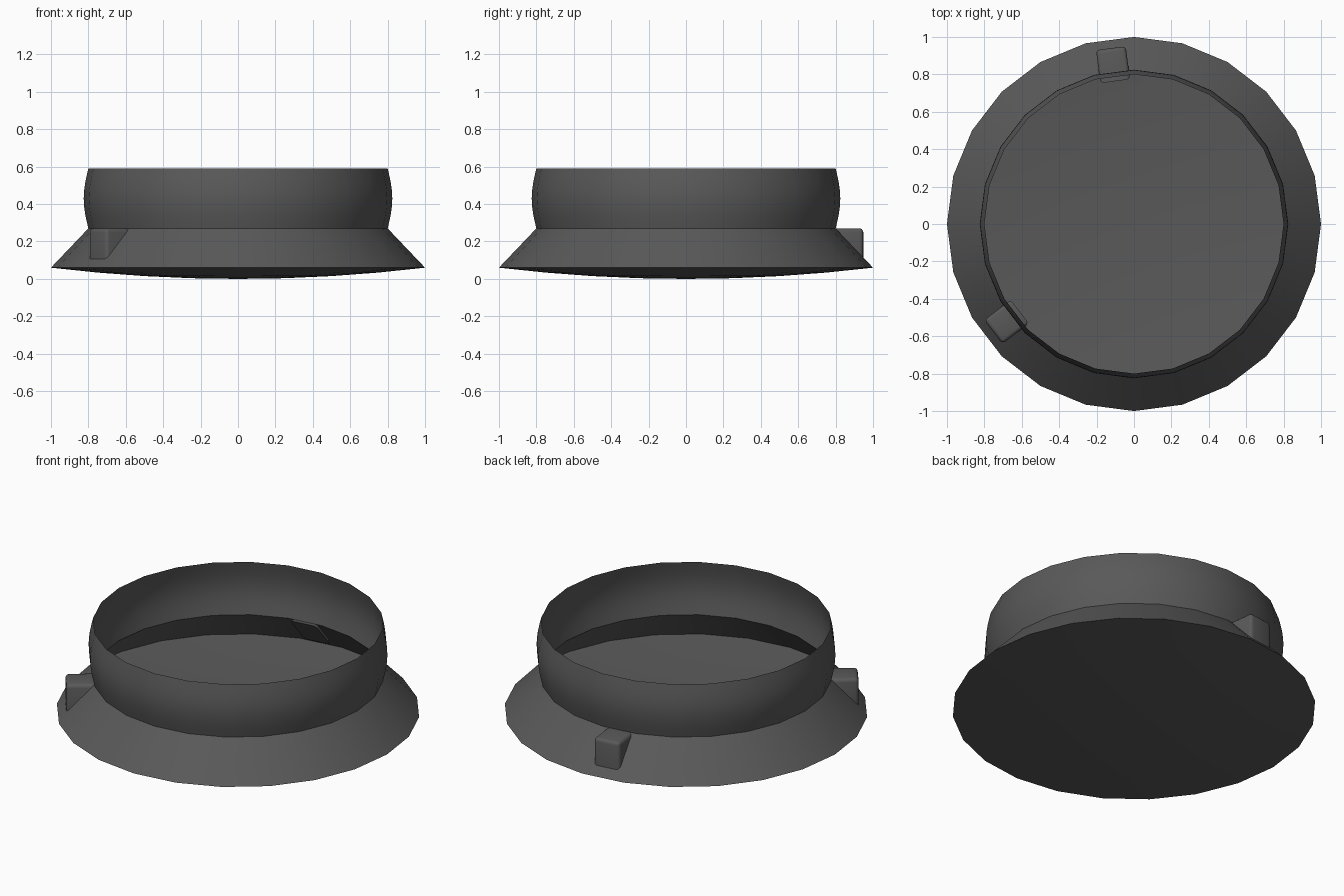
import bpy, bmesh, math
from mathutils import Matrix, Vector

if "Cube" in bpy.data.objects:
    bpy.data.objects.remove(bpy.data.objects["Cube"])

SIDES = 24

grey = bpy.data.materials.new("dark grey")
grey.diffuse_color = (0.1, 0.1, 0.1, 1)
grey.use_nodes = True
grey.node_tree.nodes["Principled BSDF"].inputs["Base Color"].default_value = grey.diffuse_color


def finish(name, bm):
    """Turn a bmesh into a named, smooth-shaded object."""
    bmesh.ops.recalc_face_normals(bm, faces=bm.faces)
    mesh = bpy.data.meshes.new(name)
    bm.to_mesh(mesh)
    bm.free()
    mesh.materials.append(grey)
    ob = bpy.data.objects.new(name, mesh)
    bpy.context.collection.objects.link(ob)
    bpy.ops.object.select_all(action='DESELECT')
    ob.select_set(True)
    bpy.context.view_layer.objects.active = ob
    bpy.ops.object.shade_smooth_by_angle(angle=math.radians(32))
    return ob


def lathe(name, profile):
    """Revolve (radius, height) points around z; radius 0 makes a pole."""
    bm = bmesh.new()
    rings = []
    for r, z in profile:
        if r == 0:
            rings.append([bm.verts.new((0, 0, z))] * SIDES)
        else:
            rings.append([bm.verts.new((r * math.cos(math.tau * i / SIDES),
                                        r * math.sin(math.tau * i / SIDES), z))
                          for i in range(SIDES)])
    for a, b in zip(rings, rings[1:]):
        for i in range(SIDES):
            j = (i + 1) % SIDES
            bm.faces.new(list(dict.fromkeys((a[i], a[j], b[j], b[i]))))
    return finish(name, bm)


# Open thin shell: shallow domed floor, flared skirt, bulging wall
floor = [(r, 0.06 * r * r) for r in (0, 0.25, 0.5, 0.75, 1)]
wall = [(0.8 + 0.025 * math.sin(math.pi * k / 8), 0.27 + 0.32 * k / 8) for k in range(9)]
lathe("flared_ring_shell", floor + wall)


def lug(name, degrees):
    """Wedge sitting on the skirt, with rounded outer and top edges."""
    bm = bmesh.new()
    section = [(0.948, 0.085), (0.948, 0.27), (0.77, 0.27)]
    sides = [[bm.verts.new((x, y, z)) for x, z in section] for y in (-0.08, 0.08)]
    a, b = sides
    bm.faces.new(a)
    bm.faces.new(b)
    for i in range(3):
        j = (i + 1) % 3
        bm.faces.new((a[i], a[j], b[j], b[i]))
    bmesh.ops.recalc_face_normals(bm, faces=bm.faces)
    # Round every edge that touches the outer top corners
    edges = [e for e in bm.edges if a[1] in e.verts or b[1] in e.verts]
    bmesh.ops.bevel(bm, geom=edges, offset=0.02, segments=3, profile=0.5,
                    affect='EDGES', clamp_overlap=True)
    bmesh.ops.rotate(bm, verts=bm.verts, cent=Vector(),
                     matrix=Matrix.Rotation(math.radians(degrees), 3, 'Z'))
    return finish(name, bm)


# Two lugs on the skirt
lug("rear_lug", 97.5)
lug("front_left_lug", 217.5)
